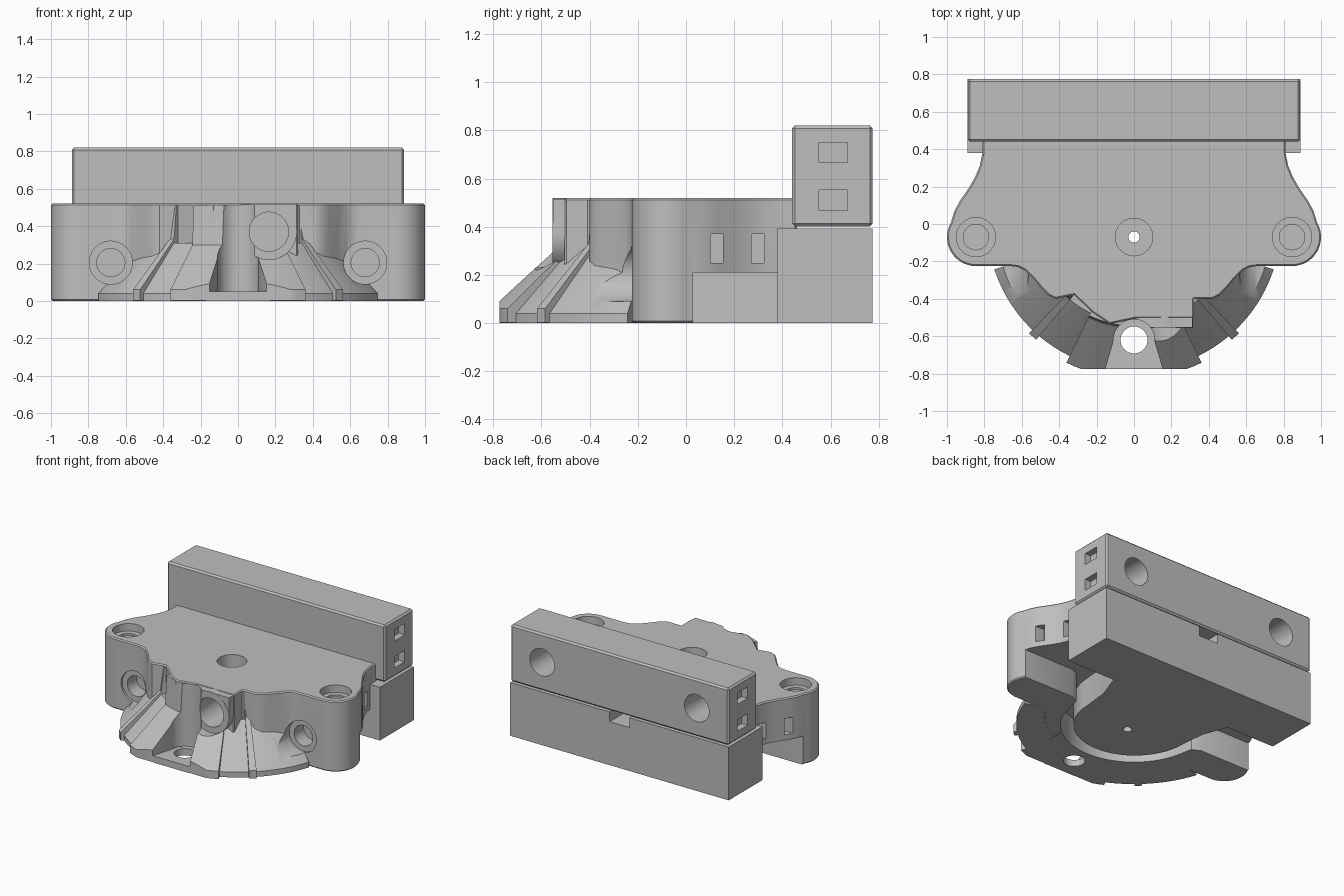
import bpy, bmesh
from math import sin, cos, pi, radians
from mathutils import Matrix

if "Cube" in bpy.data.objects:
    bpy.data.objects.remove(bpy.data.objects["Cube"])

grey = bpy.data.materials.new("plain_grey")
grey.use_nodes = True
grey.diffuse_color = (0.52, 0.52, 0.52, 1)
grey.node_tree.nodes["Principled BSDF"].inputs["Base Color"].default_value = grey.diffuse_color


def finish(name, bm):
    bmesh.ops.recalc_face_normals(bm, faces=bm.faces)
    me = bpy.data.meshes.new(name)
    bm.to_mesh(me)
    bm.free()
    ob = bpy.data.objects.new(name, me)
    bpy.context.collection.objects.link(ob)
    me.materials.append(grey)
    return ob


def prism(name, pts, z0, z1):
    bm = bmesh.new()
    low = [bm.verts.new((x, y, z0)) for x, y in pts]
    high = [bm.verts.new((x, y, z1)) for x, y in pts]
    bm.faces.new(low)
    bm.faces.new(high)
    for i in range(len(pts)):
        bm.faces.new((low[i - 1], low[i], high[i], high[i - 1]))
    return finish(name, bm)


def box(name, lo, hi):
    (x0, y0, z0), (x1, y1, z1) = lo, hi
    return prism(name, [(x0, y0), (x1, y0), (x1, y1), (x0, y1)], z0, z1)


def cylinder(name, start, length, r, axis="Z"):
    bm = bmesh.new()
    turn = Matrix.Rotation(-pi / 2, 4, "X") if axis == "Y" else Matrix()
    bmesh.ops.create_cone(bm, cap_ends=True, segments=40, radius1=r, radius2=r, depth=length,
                          matrix=Matrix.Translation(start) @ turn @ Matrix.Translation((0, 0, length / 2)))
    return finish(name, bm)


def sector(name, profile, a0, a1):
    """Sweep an (r, z) profile round the z axis; 0 degrees faces the front."""
    bm = bmesh.new()
    n = max(2, int((a1 - a0) / 3))
    rings = []
    for i in range(n + 1):
        a = radians(a0 + (a1 - a0) * i / n)
        rings.append([bm.verts.new((r * sin(a), -r * cos(a), z)) for r, z in profile])
    m = len(profile)
    for p, q in zip(rings, rings[1:]):
        for j in range(m):
            bm.faces.new((p[j], p[(j + 1) % m], q[(j + 1) % m], q[j]))
    bm.faces.new(rings[0])
    bm.faces.new(rings[-1])
    return finish(name, bm)


def apply(ob, mod):
    bpy.context.view_layer.objects.active = ob
    bpy.ops.object.modifier_apply(modifier=mod.name)


def combine(ob, others, operation="DIFFERENCE"):
    for other in others:
        mod = ob.modifiers.new("bool", "BOOLEAN")
        mod.operation, mod.solver, mod.object = operation, "EXACT", other
        apply(ob, mod)
        bpy.data.objects.remove(other)


def bevel(ob, width):
    mod = ob.modifiers.new("bevel", "BEVEL")
    mod.width, mod.segments = width, 1
    mod.limit_method, mod.angle_limit = "ANGLE", radians(60)
    apply(ob, mod)


# Body outline: waisted back, round ears, stepped nose
ear = [(0.845 + 0.155 * cos(radians(a)), -0.07 + 0.155 * sin(radians(a))) for a in range(30, -91, -8)]
side = [(0.81, 0.46), (0.81, 0.38), (0.825, 0.31), (0.85, 0.25), (0.885, 0.19),
        (0.93, 0.125), (0.96, 0.07)] + ear + [(0.66, -0.225), (0.62, -0.23), (0.58, -0.25), (0.54, -0.29),
        (0.49, -0.35), (0.46, -0.38), (0.42, -0.4)]
nose = [(0.32, -0.4), (0.32, -0.505), (0.01, -0.505), (-0.13, -0.535), (-0.22, -0.475), (-0.32, -0.38)]
body = prism("body", side + nose + [(-x, y) for x, y in reversed(side)], 0, 0.52)
bevel(body, 0.008)

# Conical skirt, narrow ribs and the raised front apron
base = [(0.1, 0.001), (0.785, 0.001), (0.785, 0.04), (0.53, 0.31), (0.1, 0.31)]
rib = [(0.1, 0.002), (0.81, 0.002), (0.81, 0.06), (0.53, 0.33), (0.51, 0.51), (0.1, 0.51)]
apron = [(0.1, 0.003), (0.825, 0.003), (0.825, 0.06), (0.555, 0.3), (0.545, 0.513), (0.1, 0.513)]
parts = [sector("skirt", base, -72, 72), sector("apron", apron, -26, 26)]
for s in (-1, 1):
    parts.append(sector("rib", rib, s * 42 - 1.8, s * 42 + 1.8))

# Front port
parts.append(cylinder("port", (0.165, -0.555, 0.37), 0.3, 0.15, "Y"))
parts.append(box("port_roof", (0.015, -0.553, 0.38), (0.314, -0.3, 0.516)))
combine(body, parts, "UNION")


# Channel under the body: runs in from each side and round a central tongue
def arc(r, y, a0):
    return [(r * cos(a), y + r * sin(a)) for a in [radians(-a0 - (180 - 2 * a0) * i / 32) for i in range(33)]]


channel = [(1.1, 0.379), (1.1, 0.03), (0.56, 0.03), (0.5, 0.0)] + arc(0.49, 0, 8)
channel += [(-0.5, 0.0), (-0.56, 0.03), (-1.1, 0.03), (-1.1, 0.379)]
tongue = [(0.49, 0.6), (0.49, 0.36), (0.43, 0.2)] + arc(0.41, 0.01, 2) + [(-0.43, 0.2), (-0.49, 0.36), (-0.49, 0.6)]
channel_cut = prism("channel", channel, -0.1, 0.21)
combine(channel_cut, [prism("tongue", tongue, -0.2, 0.4)])

# Front flat, screw recess, top screw holes, port bore
cuts = [channel_cut,
        box("front_flat", (-1, -1, -0.1), (1, -0.774, 0.6)),
        prism("recess", [(-0.09, -0.56), (-0.19, -0.9), (0.19, -0.9), (0.09, -0.56)], 0.05, 0.7),
        cylinder("recess_back", (0, -0.62, 0.051), 0.7, 0.11),
        cylinder("front_screw", (0, -0.62, -0.1), 0.3, 0.072),
        cylinder("centre_bore", (0, -0.07, 0.42), 0.2, 0.1),
        cylinder("centre_screw", (0, -0.07, -0.1), 0.7, 0.03),
        cylinder("port_clearance", (0.165, -0.95, 0.37), 0.395, 0.149, "Y"),
        cylinder("port_bore", (0.165, -0.6, 0.37), 0.3, 0.105, "Y")]
for s in (-1, 1):
    cuts += [cylinder("ear_bore", (s * 0.845, -0.07, 0.465), 0.1, 0.105),
             cylinder("ear_screw", (s * 0.845, -0.07, 0.45), 0.1, 0.068),
             cylinder("pocket", (s * 0.68, -0.95, 0.205), 0.74, 0.115, "Y"),
             cylinder("pocket_hole", (s * 0.68, -0.3, 0.205), 0.2, 0.075, "Y")]
    # Nut slots in the flanks
    for y, x in ((0.128, 0.87), (0.298, 0.77)):
        cuts.append(box("flank_slot", (min(s * x, s * 1.1), y - 0.026, 0.25),
                        (max(s * x, s * 1.1), y + 0.026, 0.37)))
combine(body, cuts)

# Lower rear block with a notch at the top of its back
lower_block = box("lower_block", (-0.89, 0.38, 0), (0.89, 0.774, 0.392))
combine(lower_block, [box("notch", (-0.08, 0.6, 0.32), (0.08, 0.9, 0.5))])

# Upper rear block with end slots and two round holes in the back
upper_block = box("upper_block", (-0.888, 0.44, 0.402), (0.888, 0.775, 0.82))
bevel(upper_block, 0.012)
cuts = []
for s in (-1, 1):
    cuts.append(cylinder("rear_hole", (s * 0.63, 0.55, 0.61), 0.4, 0.1, "Y"))
    for z in (0.51, 0.708):
        cuts.append(box("end_slot", (min(s * 0.84, s), 0.552, z - 0.042),
                        (max(s * 0.84, s), 0.67, z + 0.042)))
combine(upper_block, cuts)

for ob in (body, lower_block, upper_block):
    bpy.ops.object.select_all(action="DESELECT")
    ob.select_set(True)
    bpy.context.view_layer.objects.active = ob
    bpy.ops.object.shade_smooth_by_angle(angle=radians(30))
